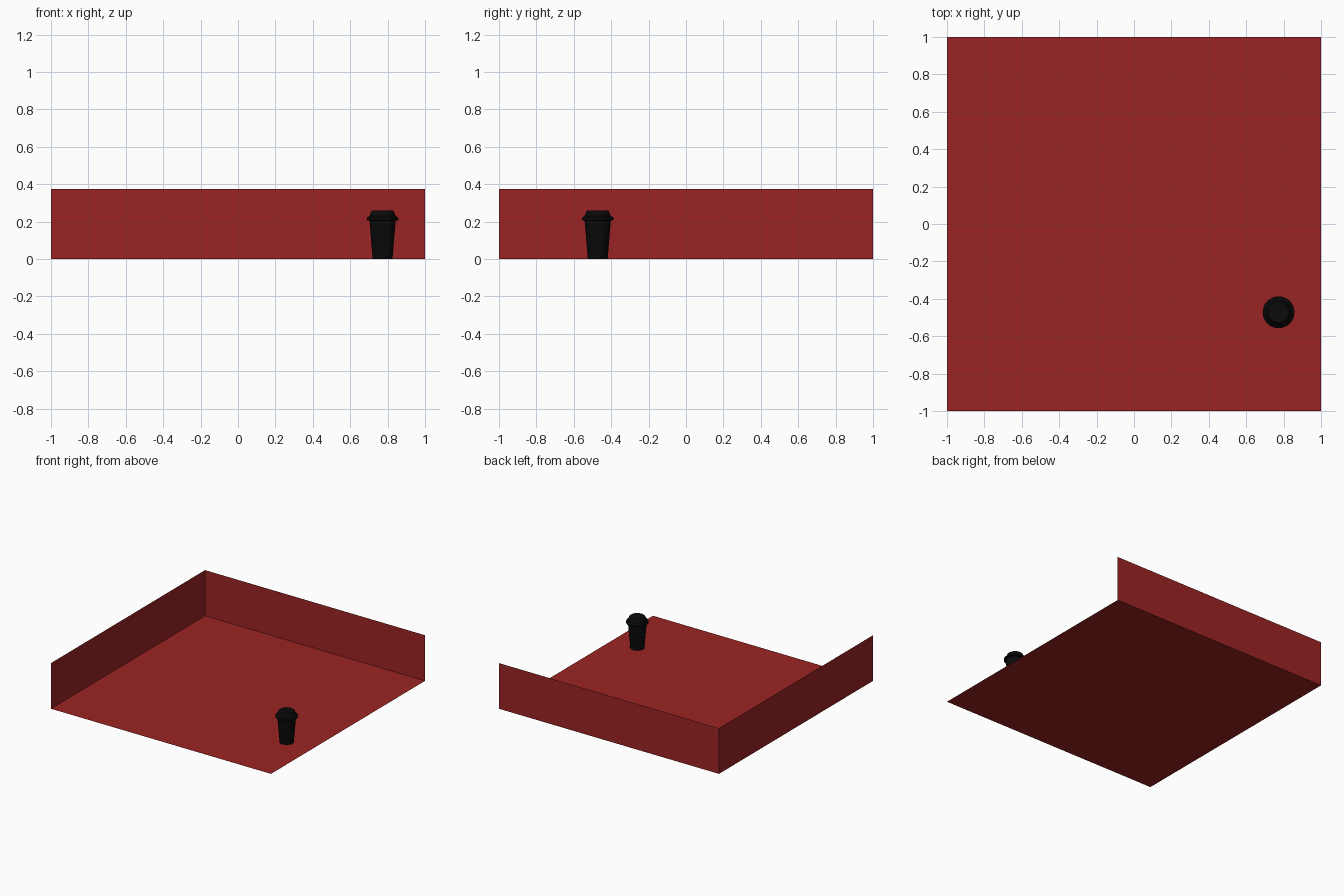
import bpy, bmesh, math

if "Cube" in bpy.data.objects:
    bpy.data.objects.remove(bpy.data.objects["Cube"])


def material(name, color):
    m = bpy.data.materials.new(name)
    m.diffuse_color = (*color, 1)
    m.use_nodes = True
    m.node_tree.nodes["Principled BSDF"].inputs["Base Color"].default_value = m.diffuse_color
    return m


def build(name, bm, mat):
    me = bpy.data.meshes.new(name)
    bm.to_mesh(me)
    bm.free()
    me.materials.append(mat)
    ob = bpy.data.objects.new(name, me)
    bpy.context.collection.objects.link(ob)
    return ob


def sheet(name, corners, mat):
    bm = bmesh.new()
    bm.faces.new([bm.verts.new(c) for c in corners])
    return build(name, bm, mat)


def lathe(name, profile, center, mat, sides=32):
    # Rings of (radius, height), closed at both ends
    bm = bmesh.new()
    rings = []
    for r, z in profile:
        rings.append([bm.verts.new((center[0] + r * math.cos(2 * math.pi * i / sides),
                                    center[1] + r * math.sin(2 * math.pi * i / sides), z))
                      for i in range(sides)])
    for a, b in zip(rings, rings[1:]):
        for i in range(sides):
            j = (i + 1) % sides
            bm.faces.new((a[i], a[j], b[j], b[i]))
    bm.faces.new(rings[0][::-1])
    bm.faces.new(rings[-1])
    ob = build(name, bm, mat)
    bpy.context.view_layer.objects.active = ob
    ob.select_set(True)
    bpy.ops.object.shade_smooth_by_angle(angle=math.radians(30))
    ob.select_set(False)
    return ob


red = material("red", (0.33, 0.017, 0.017))
black = material("black", (0.003, 0.003, 0.003))
H = 0.375

# Floor and two walls, all thin sheets
sheet("floor", [(-1, -1, 0), (1, -1, 0), (1, 1, 0), (-1, 1, 0)], red)
sheet("back_wall", [(-1, 1, 0), (1, 1, 0), (1, 1, H), (-1, 1, H)], red)
sheet("left_wall", [(-1, -1, 0), (-1, 1, 0), (-1, 1, H), (-1, -1, H)], red)

# Tapered cup with a brimmed lid
spot = (0.773, -0.472)
lathe("cup", [(0.053, 0.001), (0.070, 0.207)], spot, black)
lathe("lid", [(0.080, 0.206), (0.085, 0.210), (0.083, 0.222), (0.070, 0.230),
              (0.066, 0.240), (0.061, 0.254), (0.056, 0.259)], spot, black)
